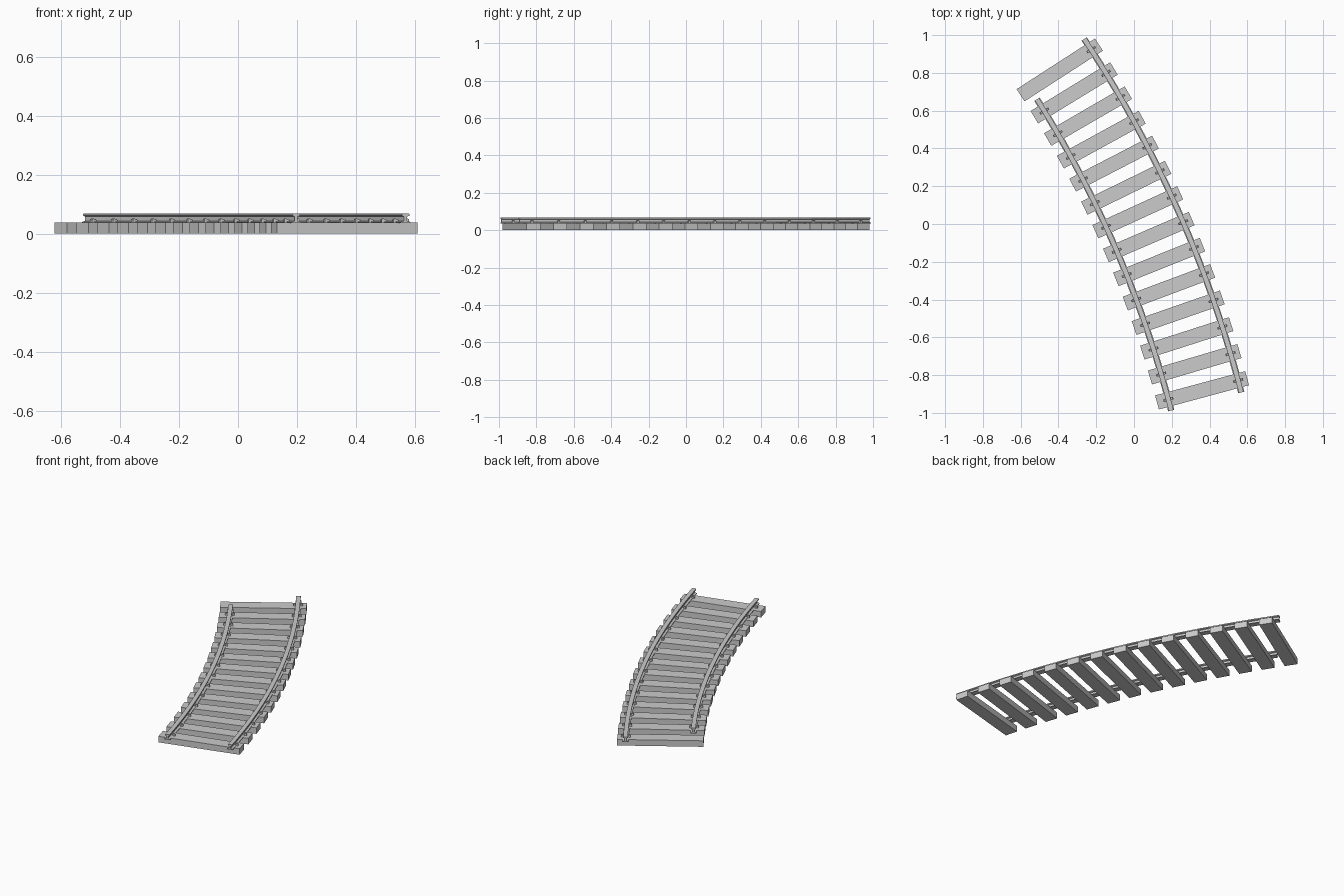
import bpy, bmesh, math
from mathutils import Matrix, Vector

if "Cube" in bpy.data.objects:
    bpy.data.objects.remove(bpy.data.objects["Cube"])

# Track curve: everything lies on circles around one centre
CX, CY = -5.432, -2.438
R_MID, R_IN, R_OUT = 5.998, 5.813, 6.196
A_FIRST, A_LAST, COUNT = 32.85, 15.05, 14


def polar(r, deg, z=0.0):
    a = math.radians(deg)
    return Vector((CX + r * math.cos(a), CY + r * math.sin(a), z))


def add_object(name, bm):
    bmesh.ops.recalc_face_normals(bm, faces=bm.faces)
    mesh = bpy.data.meshes.new(name)
    bm.to_mesh(mesh)
    bm.free()
    obj = bpy.data.objects.new(name, mesh)
    bpy.context.collection.objects.link(obj)
    return obj


def sweep(name, profile, r, a0, a1, steps):
    """Sweep a closed (offset, z) profile along an arc and cap the ends."""
    bm = bmesh.new()
    rings = []
    for i in range(steps + 1):
        a = a0 + (a1 - a0) * i / steps
        rings.append([bm.verts.new(polar(r + d, a, z)) for d, z in profile])
    n = len(profile)
    for p, q in zip(rings, rings[1:]):
        for j in range(n):
            k = (j + 1) % n
            bm.faces.new((p[j], p[k], q[k], q[j]))
    bm.faces.new(rings[0])
    bm.faces.new(rings[-1])
    return add_object(name, bm)


def prism(name, profile, width, matrix):
    """Extrude an (x, z) profile along local y, centred."""
    bm = bmesh.new()
    a = [bm.verts.new((x, -width / 2, z)) for x, z in profile]
    b = [bm.verts.new((x, width / 2, z)) for x, z in profile]
    for j in range(len(profile)):
        k = (j + 1) % len(profile)
        bm.faces.new((a[j], a[k], b[k], b[j]))
    bm.faces.new(a)
    bm.faces.new(b)
    bm.transform(matrix)
    return add_object(name, bm)


# Rail section: flange, web, head (right half, mirrored to the left)
half = [(0.017, 0.036), (0.017, 0.040), (0.005, 0.044),
        (0.005, 0.058), (0.013, 0.061), (0.013, 0.067), (0.010, 0.069)]
section = half + [(-x, z) for x, z in reversed(half)]
sweep("inner_rail", section, R_IN, 14.45, 32.21, 28)
sweep("outer_rail", section, R_OUT, 14.45, 33.47, 28)

# Sleepers and the hooked spikes holding the rails
sleeper = [(-0.247, 0), (0.247, 0), (0.247, 0.038), (-0.247, 0.038)]
spike = [(0.018, 0.034), (0.027, 0.034), (0.027, 0.049),
         (0.022, 0.052), (0.009, 0.046), (0.009, 0.042), (0.018, 0.041)]
for i in range(COUNT):
    ang = A_FIRST + (A_LAST - A_FIRST) * i / (COUNT - 1)
    turn = Matrix.Rotation(math.radians(ang), 4, 'Z')
    prism(f"sleeper_{i + 1}", sleeper, 0.077,
          Matrix.Translation(polar(R_MID, ang)) @ turn)
    for label, r in (("inner", R_IN), ("outer", R_OUT)):
        if label == "inner" and i == 0:
            continue  # the inner rail stops short of the first sleeper
        for side, s in (("left", -1), ("right", 1)):
            prism(f"{label}_rail_spike_{side}_{i + 1}",
                  [(x * s, z) for x, z in spike], 0.013,
                  Matrix.Translation(polar(r, ang)) @ turn)
